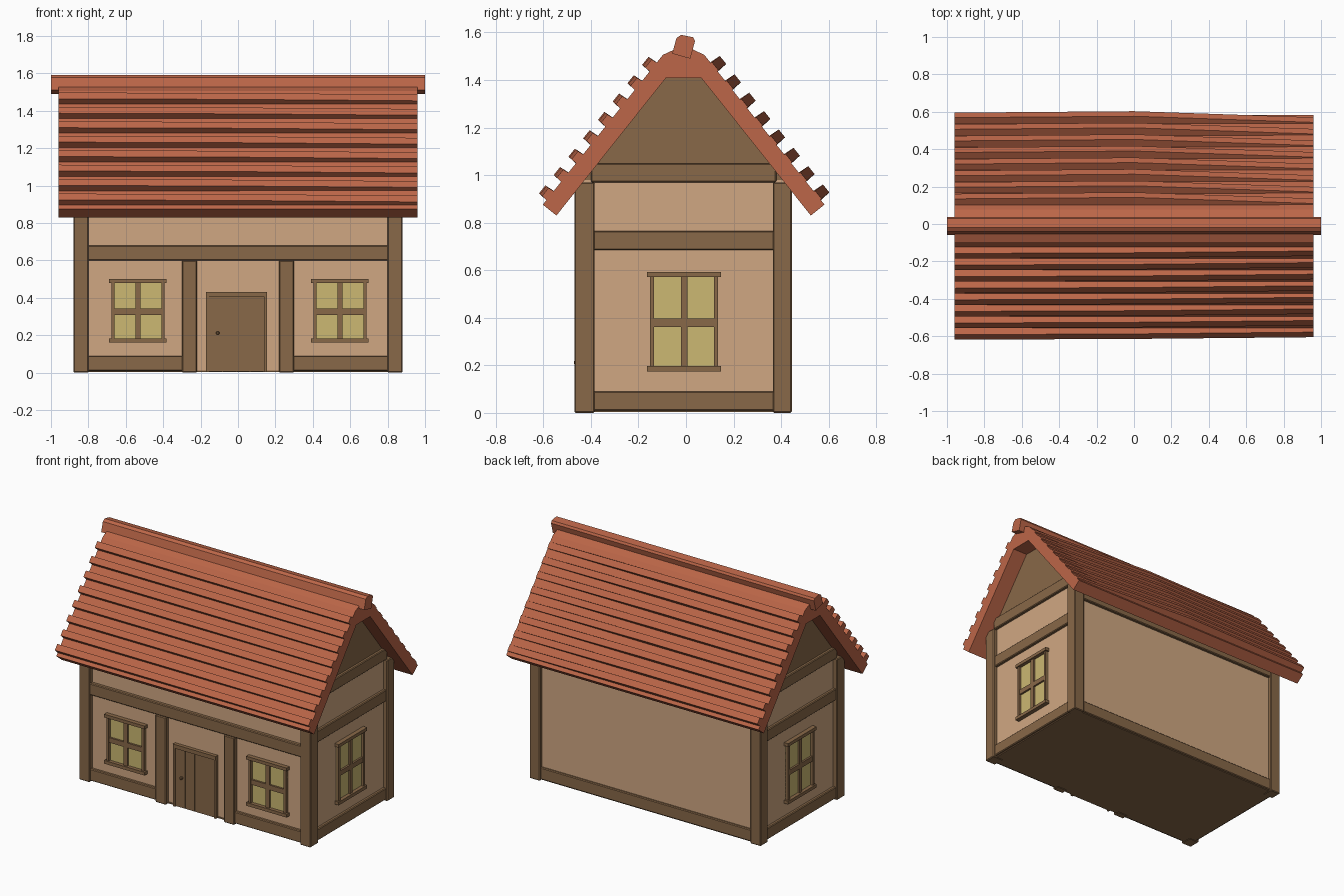
import bpy, bmesh

cube = bpy.data.objects.get("Cube")
if cube:
    bpy.data.objects.remove(cube, do_unlink=True)


def material(name, rgb):
    m = bpy.data.materials.new(name)
    m.use_nodes = True
    m.diffuse_color = (*rgb, 1)
    m.node_tree.nodes["Principled BSDF"].inputs["Base Color"].default_value = (*rgb, 1)
    return m


PLASTER = material("cream_plaster", (0.63, 0.39, 0.223))
TIMBER = material("brown_timber", (0.246, 0.138, 0.065))
TILE = material("red_tile", (0.503, 0.133, 0.065))
GLASS = material("yellow_glass", (0.604, 0.479, 0.168))

MID = -0.01            # depth of the ridge line
ALONG, OUT = 0.626, 0.78   # roof slope direction components


def loft(name, rings, mat, bevel=0):
    """Skin closed rings of points that share the same count, capping both ends."""
    bm = bmesh.new()
    rows = [[bm.verts.new(p) for p in ring] for ring in rings]
    n = len(rows[0])
    for a, b in zip(rows, rows[1:]):
        for i in range(n):
            j = (i + 1) % n
            bm.faces.new((a[i], a[j], b[j], b[i]))
    bm.faces.new(rows[0])
    bm.faces.new(rows[-1])
    bmesh.ops.recalc_face_normals(bm, faces=bm.faces)
    mesh = bpy.data.meshes.new(name)
    bm.to_mesh(mesh)
    bm.free()
    mesh.materials.append(mat)
    obj = bpy.data.objects.new(name, mesh)
    bpy.context.collection.objects.link(obj)
    if bevel:
        mod = obj.modifiers.new("edge", 'BEVEL')
        mod.width, mod.segments = bevel, 1
    return obj


def prism(name, profile, x0, x1, mat, bevel=0):
    return loft(name, [[(x, y, z) for y, z in profile] for x in (x0, x1)], mat, bevel)


def box(name, xs, ys, zs, mat, bevel=0):
    profile = [(ys[0], zs[0]), (ys[1], zs[0]), (ys[1], zs[1]), (ys[0], zs[1])]
    return prism(name, profile, xs[0], xs[1], mat, bevel)


def beam(name, xs, ys, zs):
    return box(name, xs, ys, zs, TIMBER, 0.005)


# Walls and floor
WX, WF, WB = 0.85, -0.44, 0.42
box("plaster_walls", (-WX, WX), (WF, WB), (0.008, 0.98), PLASTER)
box("floor", (-WX - 0.005, WX + 0.005), (WF - 0.005, WB + 0.005), (0.003, 0.012), TIMBER)

# Corner posts, side beams and gables
for s, side in ((-1, "right"), (1, "left")):
    px = (s * 0.8, s * 0.88)
    beam(f"front_post_{side}", px, (-0.47, -0.385), (0, 0.97))
    beam(f"back_post_{side}", px, (0.365, 0.445), (0, 0.97))
    for part, z0, z1 in (("sill", 0.01, 0.09), ("middle", 0.685, 0.765), ("tie", 0.97, 1.05)):
        beam(f"{part}_beam_{side}", (s * 0.8, s * 0.87), (-0.4, 0.38), (z0, z1))
    gable = [(MID + y, z) for y, z in
             ((-0.43, 0.97), (0.43, 0.97), (0.075, 1.43), (-0.075, 1.43))]
    prism(f"gable_{side}", gable, s * 0.8, s * 0.85, TIMBER)
    # Front framing
    beam(f"door_post_{side}", (s * 0.22, s * 0.3), (-0.47, -0.42), (0, 0.6))
    beam(f"front_sill_beam_{side}", (s * 0.29, s * 0.81), (-0.46, -0.42), (0.008, 0.09))

beam("front_middle_beam", (-0.81, 0.81), (-0.465, -0.42), (0.6, 0.68))
beam("front_top_beam", (-0.81, 0.81), (-0.46, -0.42), (0.87, 0.95))
beam("back_top_beam", (-0.81, 0.81), (0.4, 0.44), (0.86, 0.94))
beam("back_sill_beam", (-0.81, 0.81), (0.4, 0.435), (0.008, 0.09))


# Windows: u runs along the wall, d stands out from it
def window(name, place, u, half, z0, z1):
    def part(label, us, ds, zs, mat=TIMBER):
        a, b = place(us[0], ds[0]), place(us[1], ds[1])
        box(f"{name}_{label}", (a[0], b[0]), (a[1], b[1]), zs, mat)

    zm = (z0 + z1) / 2 - 0.005
    part("glass", (u - half, u + half), (-0.01, 0.005), (z0 + 0.01, z1 - 0.01), GLASS)
    for label, z in (("bottom_rail", z0), ("top_rail", z1 - 0.022)):
        part(label, (u - half - 0.012, u + half + 0.012), (-0.01, 0.03), (z, z + 0.022))
    for label, e in (("side_one", -half), ("side_two", half - 0.017)):
        part(label, (u + e, u + e + 0.017), (-0.01, 0.022), (z0, z1))
    part("mullion", (u - 0.014, u + 0.014), (-0.01, 0.018), (z0, z1))
    part("crossbar", (u - half, u + half), (-0.01, 0.018), (zm - 0.017, zm + 0.017))


for s, side in ((-1, "right"), (1, "left")):
    window(f"front_window_{side}", lambda u, d: (u, WF - d), s * 0.54 + 0.005, 0.142, 0.16, 0.5)
    window(f"side_window_{side}", lambda u, d: (s * (WX + d), u), -0.008, 0.143, 0.175, 0.593)

# Door with four planks, frame and knob
planks, left, width = 4, -0.155, 0.0735
for i in range(planks):
    x = left + i * width
    box(f"door_plank_{i + 1}", (x, x + width - 0.003), (-0.455, -0.43), (0.006, 0.41), TIMBER)
box("door_backing", (-0.165, 0.15), (-0.448, -0.43), (0.006, 0.42), TIMBER)
for label, x in (("one", -0.17), ("two", 0.141)):
    box(f"door_jamb_{label}", (x, x + 0.014), (-0.462, -0.43), (0.003, 0.43), TIMBER)
box("door_lintel", (-0.17, 0.155), (-0.465, -0.43), (0.405, 0.432), TIMBER)
box("door_knob", (-0.117, -0.1), (-0.472, -0.45), (0.203, 0.221), TIMBER, 0.004)

# Roof shell: one folded profile swept along the ridge
half_roof = [(0.535, 0.83), (0.5925, 0.876), (0.087, 1.506), (0.035, 1.53)]
inner = (0.075, 1.408)
roof = [(MID + y, z) for y, z in half_roof]
roof += [(MID - y, z) for y, z in reversed(half_roof)]
roof += [(MID - inner[0], inner[1]), (MID + inner[0], inner[1])]
prism("roof_shell", roof, -0.96, 0.96, TILE)

# Tile courses: bars that stand proud and sink toward one end
ROWS, STEP = 8, 0.099
for s, side, heights in ((-1, "front", (0.042, 0.037, 0.025)),
                         (1, "back", (0.038, 0.048, 0.006))):
    for row in range(ROWS):
        dist = 0.05 + row * STEP
        rings = []
        for x, h in zip((-0.96, 0, 0.96), heights):
            ring = []
            for t, n in ((-0.027, -0.02), (-0.023, h), (0.02, h), (0.026, -0.02)):
                y = 0.5925 - (dist + t) * ALONG + n * OUT
                z = 0.876 + (dist + t) * OUT + n * ALONG
                ring.append((x, MID + s * y, z))
            rings.append(ring)
        loft(f"{side}_tile_course_{row + 1}", rings, TILE)

# Ridge cap, slightly tilted
cap = [(-0.058, 1.511), (0.018, 1.49), (0.038, 1.565), (0.03, 1.58), (-0.02, 1.59), (-0.04, 1.577)]
prism("ridge_cap", cap, -1, 1, TILE)
